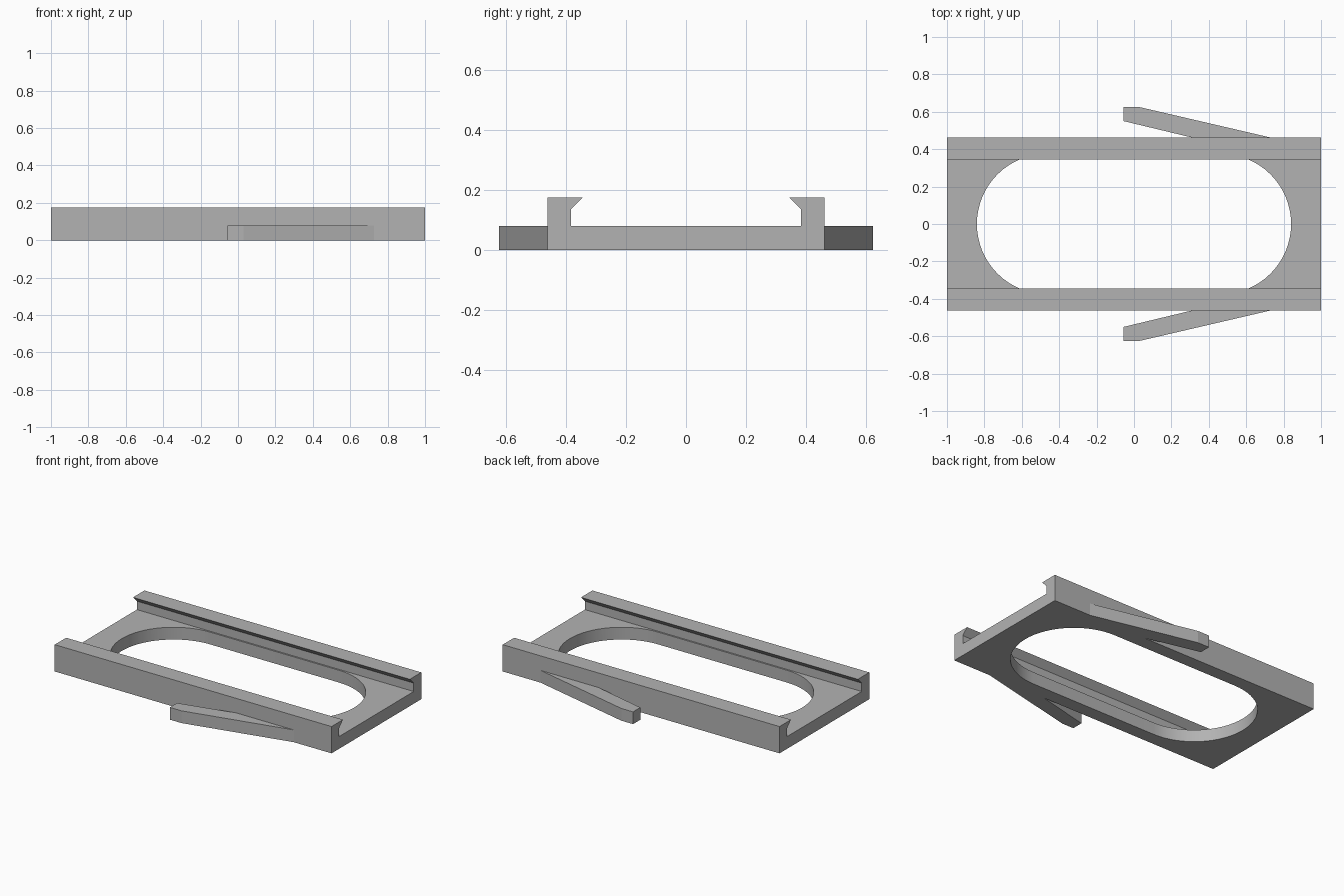
import bpy
import bmesh
import math

cube = bpy.data.objects.get("Cube")
if cube:
    bpy.data.objects.remove(cube, do_unlink=True)

# Single plain grey
grey = bpy.data.materials.new("plain grey")
grey.use_nodes = True
colour = (0.45, 0.45, 0.45, 1)
grey.diffuse_color = colour
grey.node_tree.nodes["Principled BSDF"].inputs["Base Color"].default_value = colour

HALF_LENGTH, HALF_WIDTH = 1.0, 0.463
FLOOR, TOP = 0.08, 0.175
SLOT_END, SLOT_RADIUS = 0.84, 0.375


def extrude(name, outline, direction):
    """Make a solid by extruding a flat outline along a direction."""
    bm = bmesh.new()
    face = bm.faces.new([bm.verts.new(p) for p in outline])
    result = bmesh.ops.extrude_face_region(bm, geom=[face])
    verts = [g for g in result["geom"] if isinstance(g, bmesh.types.BMVert)]
    bmesh.ops.translate(bm, verts=verts, vec=direction)
    bmesh.ops.recalc_face_normals(bm, faces=bm.faces)
    mesh = bpy.data.meshes.new(name)
    bm.to_mesh(mesh)
    bm.free()
    mesh.materials.append(grey)
    obj = bpy.data.objects.new(name, mesh)
    bpy.context.collection.objects.link(obj)
    return obj


# Tray: channel section with undercut lips, run along the length
half = [(HALF_WIDTH, 0), (HALF_WIDTH, TOP), (0.345, TOP), (0.385, 0.135), (0.385, FLOOR)]
section = half + [(-y, z) for y, z in reversed(half)]
tray = extrude("tray", [(-HALF_LENGTH, y, z) for y, z in section], (2 * HALF_LENGTH, 0, 0))

# Rounded slot through the floor
STEPS = 32
centre = SLOT_END - SLOT_RADIUS
slot = []
for side in (1, -1):
    for i in range(STEPS + 1):
        a = math.pi * (i / STEPS - 0.5)
        slot.append((side * (centre + SLOT_RADIUS * math.cos(a)),
                     side * SLOT_RADIUS * math.sin(a), -0.05))
cutter = extrude("slot_cutter", slot, (0, 0, FLOOR + 0.04 + 0.05))
cutter.hide_render = True
cut = tray.modifiers.new("slot", "BOOLEAN")
cut.operation = "DIFFERENCE"
cut.solver = "EXACT"
cut.object = cutter
bpy.context.view_layer.objects.active = tray
tray.select_set(True)
bpy.ops.object.modifier_apply(modifier=cut.name)
bpy.data.objects.remove(cutter, do_unlink=True)
bpy.ops.object.shade_smooth_by_angle(angle=math.radians(30))

# Slanted spring arms, one on each long side
arm = [(-0.055, 0.55), (-0.055, 0.625), (0.03, 0.625), (0.74, 0.46), (0.32, 0.46)]
for name, side in (("back_arm", 1), ("front_arm", -1)):
    extrude(name, [(x, side * y, 0) for x, y in arm], (0, 0, FLOOR))
